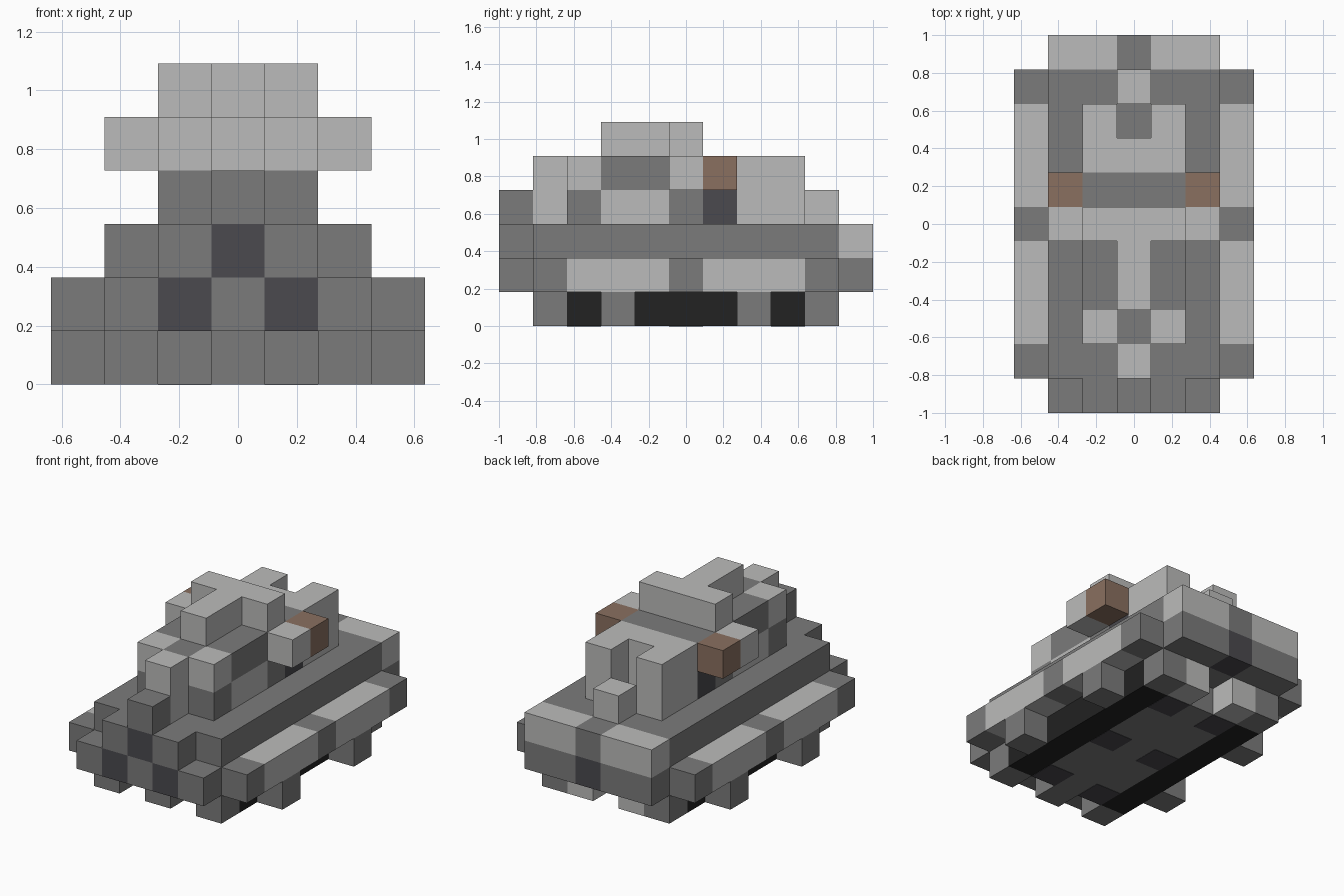
import bpy
import bmesh
from mathutils import Matrix, Vector

default = bpy.data.objects.get("Cube")
if default:
    bpy.data.objects.remove(default, do_unlink=True)

CELL = 2 / 11  # the model is eleven cells long


def material(name, r, g, b):
    mat = bpy.data.materials.new(name)
    mat.use_nodes = True
    mat.diffuse_color = (r, g, b, 1)
    mat.node_tree.nodes["Principled BSDF"].inputs["Base Color"].default_value = (r, g, b, 1)
    return mat


light = material("light_grey", .50, .50, .495)
grey = material("mid_grey", .198, .198, .198)
slate = material("dark_slate", .069, .067, .077)
black = material("track_black", .016, .016, .016)
brown = material("brown", .254, .162, .117)


def span(v):
    return v if isinstance(v, tuple) else (v, v)


def block(name, mat, x, y, z, mirror=False):
    """Box over inclusive cell ranges; x and y cells are centred on zero."""
    xs, ys, zs = span(x), span(y), span(z)
    size = Vector((r[1] - r[0] + 1) * CELL for r in (xs, ys, zs))
    centre = Vector((sum(xs) / 2, sum(ys) / 2, sum(zs) / 2 + .5)) * CELL
    bm = bmesh.new()
    bmesh.ops.create_cube(bm, size=1, matrix=Matrix.Translation(centre) @ Matrix.Diagonal(size).to_4x4())
    mesh = bpy.data.meshes.new(name)
    bm.to_mesh(mesh)
    bm.free()
    mesh.materials.append(mat)
    obj = bpy.data.objects.new(name, mesh)
    bpy.context.collection.objects.link(obj)
    if mirror:
        obj.modifiers.new("Mirror", 'MIRROR')
    return obj


def pair(name, mat, x, y, z):
    return block(name, mat, x, y, z, mirror=True)


# Underside: belly, axle plates, tracks and wheel blocks
block("belly", grey, (-1, 1), (-3, 3), 0)
for y in (-3, 0, 3):
    plate = pair("axle_plate", slate, 1, y, 0)
    plate.scale.z = .02
    plate.location.z = -.002
pair("track", black, 2, (-3, 3), 0)
for y in (-4, 4):
    pair("track_end", grey, 2, y, 0)
for y in (-2, 2):
    pair("wheel_block", grey, 3, y, 0)
block("front_tow_block", grey, 0, -4, 0)
pair("rear_exhaust", light, 1, 4, 0)

# Lower hull with side skirts
block("lower_hull", grey, (-2, 2), (-4, 4), 1)
for y in (-4, 0, 4):
    pair("skirt_bracket", grey, 3, y, 1)
for y in ((-3, -1), (1, 3)):
    pair("skirt_panel", light, 3, y, 1)

# Nose
pair("nose_corner", grey, 2, -5, 1)
pair("nose_vent", slate, 1, -5, 1)
block("nose_centre", grey, 0, -5, 1)
pair("nose_step", grey, 1, -5, 2)
block("nose_grille", slate, 0, -5, 2)
block("nose_cap", grey, 0, -5, 3)

# Upper hull and tail
block("upper_hull", grey, (-2, 2), (-4, 4), 2)
pair("tail_lower", grey, (1, 2), 5, 1)
block("tail_hatch", slate, 0, 5, 1)
pair("tail_upper", light, (1, 2), 5, 2)
block("tail_upper_centre", grey, 0, 5, 2)

# Cabin lower course
block("cabin_front_post", light, 0, -4, (3, 4))
block("cabin_core", grey, 0, (-3, 1), 3)
pair("cabin_front_side", grey, 1, -3, 3)
pair("cabin_side_panel", light, 1, (-2, -1), 3)
pair("cabin_mid_side", grey, 1, 0, 3)
pair("cabin_side_vent", slate, 1, 1, 3)

# Cabin upper course
pair("cabin_brow", light, 1, -3, 4)
block("cabin_brow_centre", grey, 0, -3, 4)
block("cabin_band", grey, (-1, 1), (-2, -1), 4)
block("cabin_cross_beam", light, (-2, 2), 0, 4)
block("cabin_rear_band", grey, (-1, 1), 1, 4)
pair("side_pod", brown, 2, 1, 4)

# Rear of cabin: wall, two towers and a low block
block("rear_wall", light, (-1, 1), 2, (3, 4))
pair("rear_tower", light, 1, 3, (3, 4))
block("rear_block", light, 0, 4, 3)

# T-shaped roof
block("roof_spine", light, 0, (-2, -1), 5)
block("roof_bar", light, (-1, 1), 0, 5)
